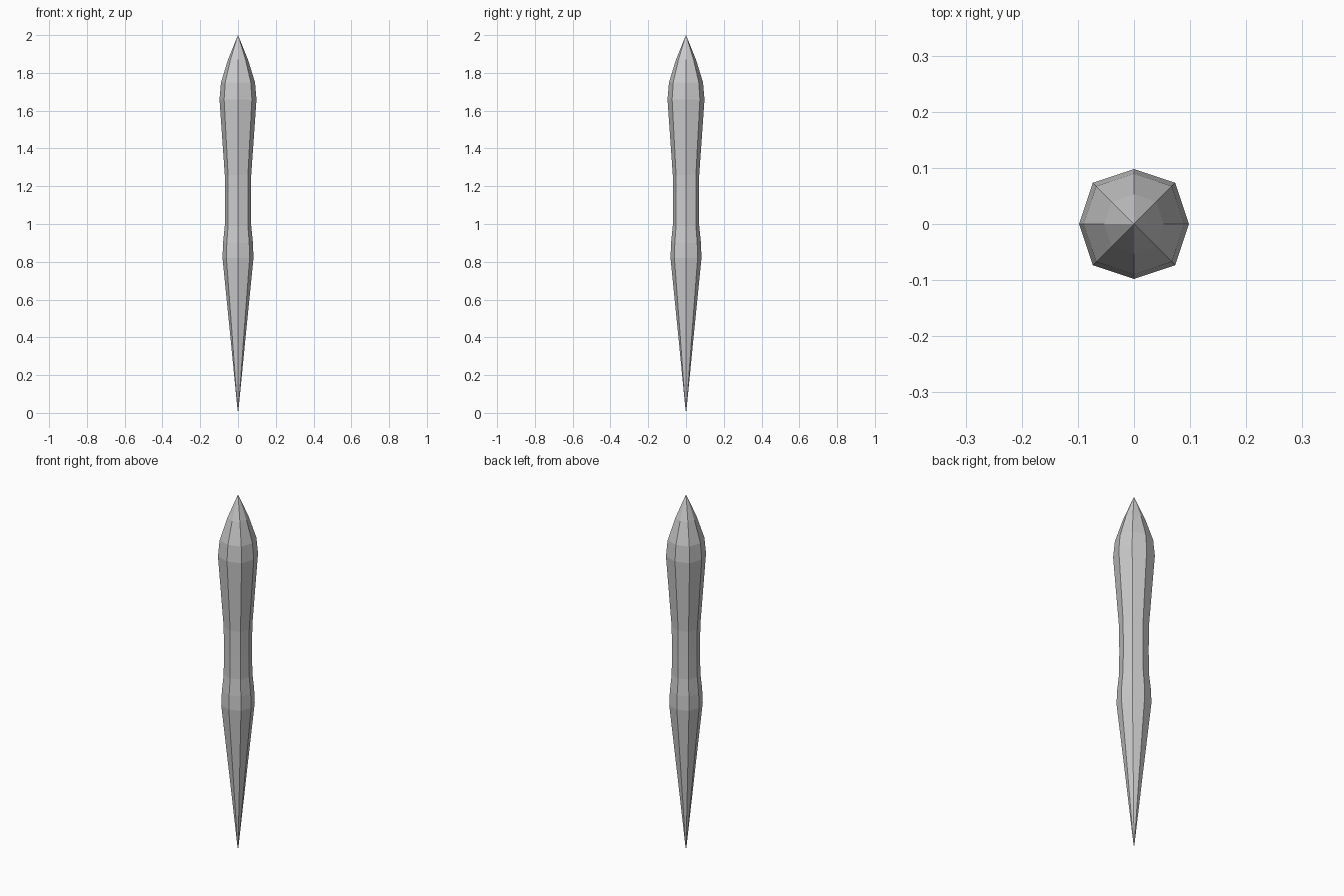
import bpy, bmesh, math

if "Cube" in bpy.data.objects:
    bpy.data.objects.remove(bpy.data.objects["Cube"])

# Profile of the spike: (radius, height)
PROFILE = [(0.003, 0.02), (0.042, 0.42), (0.082, 0.82), (0.079, 0.90), (0.070, 0.99),
           (0.069, 1.12), (0.070, 1.26), (0.098, 1.66), (0.090, 1.75),
           (0.053, 1.87), (0.023, 1.945)]
SIDES = 8

bm = bmesh.new()


def ring(radius, z):
    # Diagonal corners sit slightly further out than those on the axes
    verts = []
    for i in range(SIDES):
        a = math.tau * i / SIDES
        r = radius * (1.06 if i % 2 else 1.0)
        verts.append(bm.verts.new((r * math.cos(a), r * math.sin(a), z)))
    return verts


# Faceted shaft
rings = [ring(r, z) for r, z in PROFILE]
for low, high in zip(rings, rings[1:]):
    for i in range(SIDES):
        j = (i + 1) % SIDES
        bm.faces.new((low[i], low[j], high[j], high[i]))

# Pointed ends
bottom = bm.verts.new((0, 0, 0))
top = bm.verts.new((0, 0, 2))
for i in range(SIDES):
    j = (i + 1) % SIDES
    bm.faces.new((rings[0][j], rings[0][i], bottom))
    bm.faces.new((rings[-1][i], rings[-1][j], top))

bmesh.ops.recalc_face_normals(bm, faces=bm.faces[:])
mesh = bpy.data.meshes.new("spike")
bm.to_mesh(mesh)
bm.free()
bpy.context.collection.objects.link(bpy.data.objects.new("spike", mesh))
